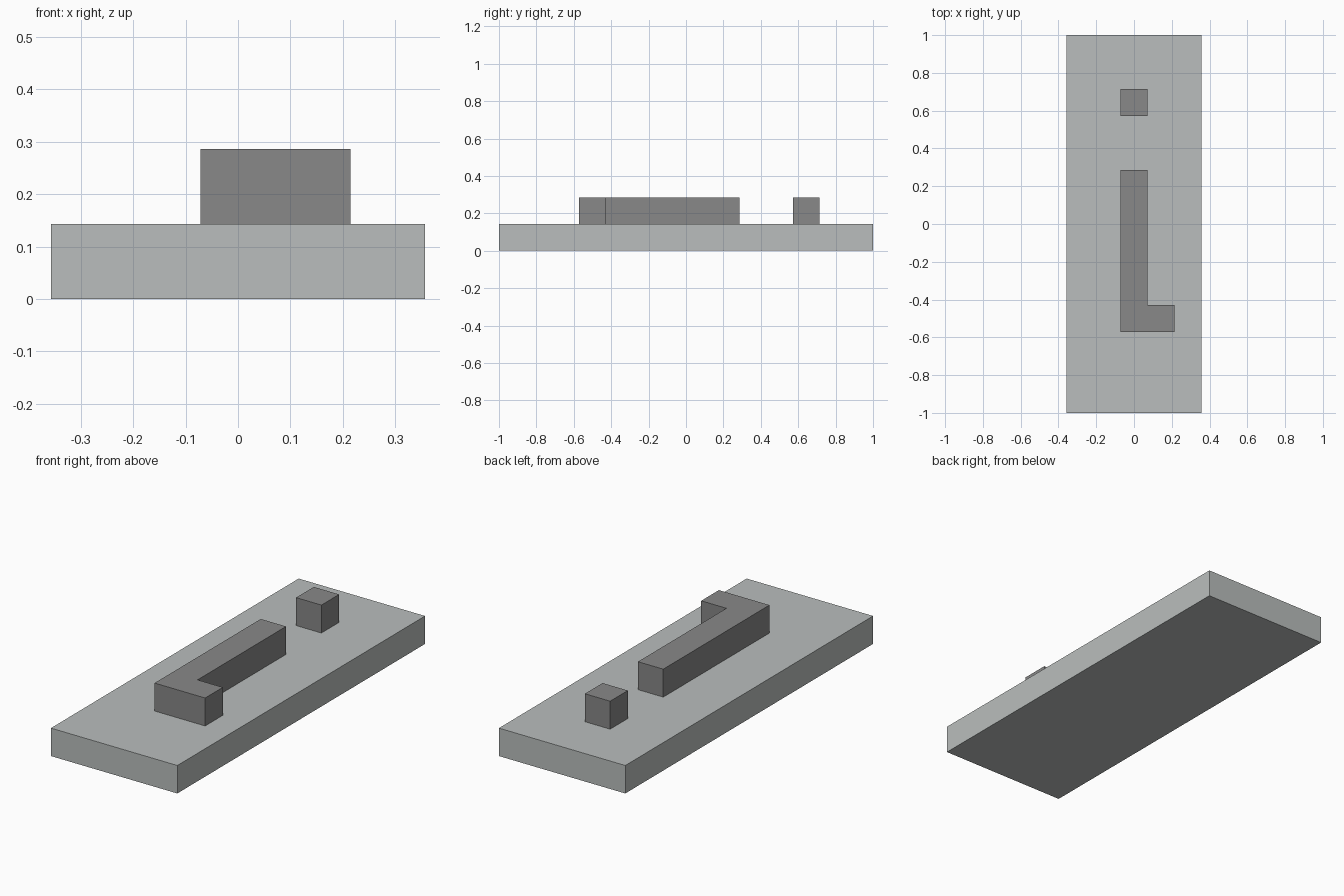
import bpy
import bmesh

cube = bpy.data.objects.get("Cube")
if cube:
    bpy.data.objects.remove(cube, do_unlink=True)

U = 1 / 7  # one grid module; the plate is 5 x 14 x 1 modules


def material(name, color):
    mat = bpy.data.materials.new(name)
    mat.use_nodes = True
    mat.diffuse_color = color
    mat.node_tree.nodes["Principled BSDF"].inputs["Base Color"].default_value = color
    return mat


def prism(name, outline, bottom, mat):
    """Extrude a counter-clockwise outline, in modules, one module upward."""
    bm = bmesh.new()
    face = bm.faces.new([bm.verts.new((x * U, y * U, bottom * U)) for x, y in outline])
    top = bmesh.ops.extrude_face_region(bm, geom=[face])["geom"]
    verts = [v for v in top if isinstance(v, bmesh.types.BMVert)]
    bmesh.ops.translate(bm, verts=verts, vec=(0, 0, U))
    bmesh.ops.recalc_face_normals(bm, faces=bm.faces)
    mesh = bpy.data.meshes.new(name)
    bm.to_mesh(mesh)
    bm.free()
    mesh.materials.append(mat)
    obj = bpy.data.objects.new(name, mesh)
    bpy.context.collection.objects.link(obj)
    return obj


def rectangle(x0, y0, x1, y1):
    return [(x0, y0), (x1, y0), (x1, y1), (x0, y1)]


light_grey = material("light grey", (0.49, 0.515, 0.508, 1))
dark_grey = material("dark grey", (0.246, 0.246, 0.246, 1))

# Flat plate
prism("base_plate", rectangle(-2.5, -7, 2.5, 7), 0, light_grey)

# Raised bar with a short foot at its front end
bar = [(-0.5, -4), (1.5, -4), (1.5, -3), (0.5, -3), (0.5, 2), (-0.5, 2)]
prism("raised_bar", bar, 1, dark_grey)

# Raised block behind the bar
prism("raised_block", rectangle(-0.5, 4, 0.5, 5), 1, dark_grey)
